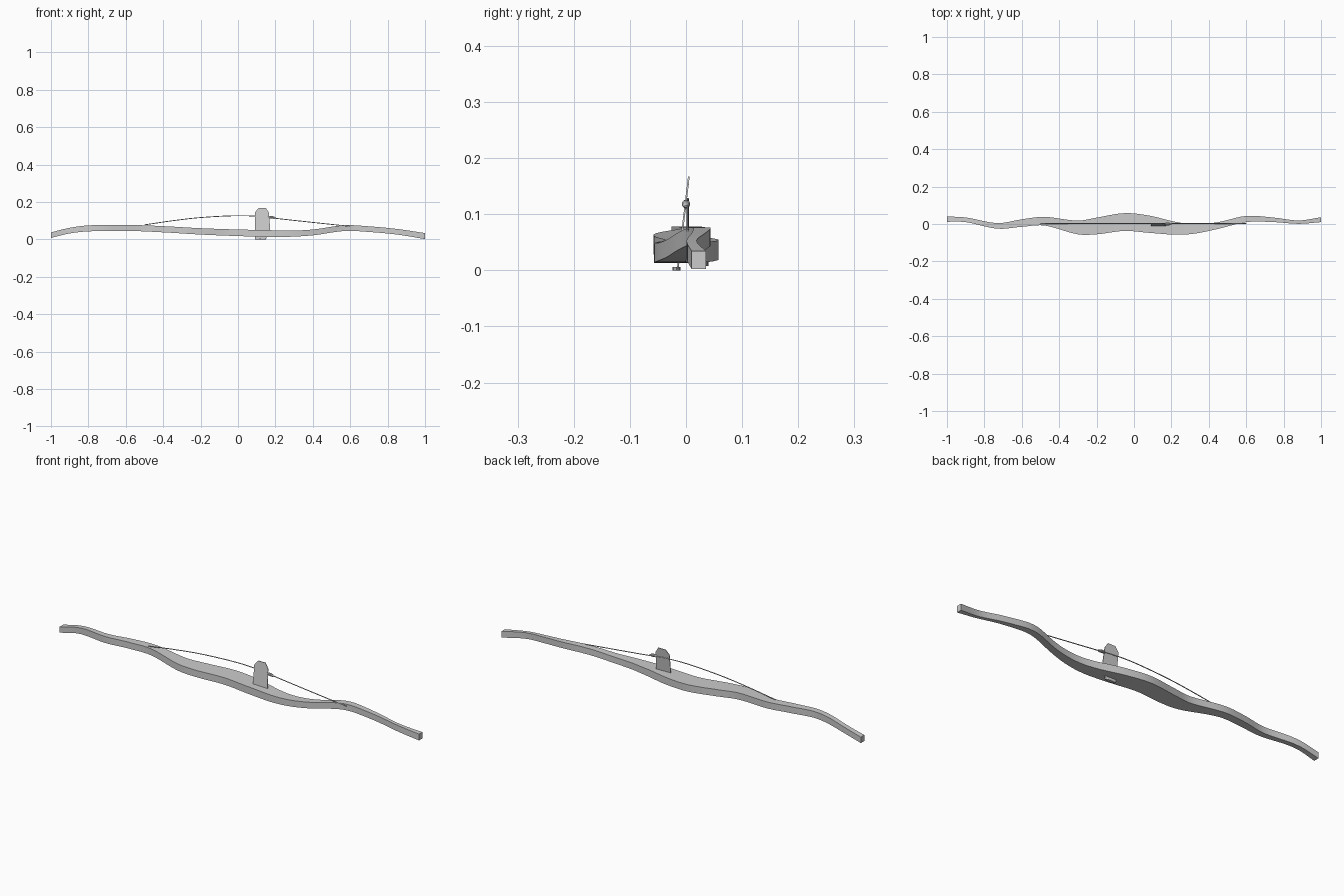
import bpy, bmesh, math
from mathutils import Vector

if "Cube" in bpy.data.objects:
    bpy.data.objects.remove(bpy.data.objects["Cube"])


def finish(bm, name, smooth=True):
    bmesh.ops.recalc_face_normals(bm, faces=bm.faces[:])
    me = bpy.data.meshes.new(name)
    bm.to_mesh(me)
    bm.free()
    ob = bpy.data.objects.new(name, me)
    bpy.context.collection.objects.link(ob)
    if smooth:
        bpy.ops.object.select_all(action='DESELECT')
        bpy.context.view_layer.objects.active = ob
        ob.select_set(True)
        bpy.ops.object.shade_smooth_by_angle(angle=math.radians(30))
    return ob


def sample(table, x):
    """Smooth (Hermite) interpolation in a table of (x, value...) rows."""
    n = len(table)
    i = max(j for j in range(n - 1) if table[j][0] <= x + 1e-9)

    def slope(j, k):
        a, b = table[max(j - 1, 0)], table[min(j + 1, n - 1)]
        return (b[k] - a[k]) / (b[0] - a[0])
    p, q = table[i], table[i + 1]
    h = q[0] - p[0]
    t = (x - p[0]) / h
    return [(2*t**3 - 3*t*t + 1) * p[k] + (t**3 - 2*t*t + t) * h * slope(i, k)
            + (3*t*t - 2*t**3) * q[k] + (t**3 - t*t) * h * slope(i + 1, k)
            for k in range(1, len(p))]


def loft(rings, name, smooth=True):
    bm = bmesh.new()
    vs = [[bm.verts.new(p) for p in r] for r in rings]
    n = len(vs[0])
    for a, b in zip(vs, vs[1:]):
        for k in range(n):
            bm.faces.new((a[k], a[(k+1) % n], b[(k+1) % n], b[k]))
    bm.faces.new(vs[0])
    bm.faces.new(vs[-1])
    return finish(bm, name, smooth)


# Wavy wooden stave: plan outline (x, y min, y max) and elevation (x, z min, z max)
plan = [(-1, .012, .04), (-.9, .01, .035), (-.73, -.025, .005), (-.6, -.015, .025),
        (-.48, -.008, .038), (-.3, -.055, .018), (-.2, -.055, .034), (-.05, -.037, .058),
        (.08, -.047, .045), (.22, -.057, .012), (.32, -.052, -.001), (.45, -.026, .01),
        (.6, .01, .043), (.75, .01, .034), (.88, .001, .019), (1, .01, .036)]
side = [(-1, .008, .038), (-.9, .032, .062), (-.8, .043, .075), (-.6, .046, .078),
        (-.4, .038, .071), (-.2, .026, .06), (0, .018, .053), (.15, .014, .05),
        (.27, .014, .047), (.4, .022, .053), (.57, .045, .076), (.7, .04, .07),
        (.85, .026, .056), (1, .002, .034)]
rings = []
for i in range(81):
    x = -1 + i / 40
    y0, y1 = sample(plan, x)
    z0, z1 = sample(side, x)
    rings.append([(x, y0, z0), (x, y1, z0), (x, y1, z1), (x, y0, z1)])
loft(rings, "stave")


def tube(points, radii, name, sides=8):
    pts = [Vector(p) for p in points]
    out = []
    for i, (p, r) in enumerate(zip(pts, radii)):
        d = (pts[min(i+1, len(pts)-1)] - pts[max(i-1, 0)]).normalized()
        u = Vector((0, 1, 0))
        v = d.cross(u).normalized()
        out.append([p + r * (math.cos(a) * u + math.sin(a) * v)
                    for a in (2 * math.pi * k / sides for k in range(sides))])
    return loft(out, name)


# Arched cord, tapering to its anchors on the stave
cord = [(-.5, .078), (-.35, .1), (-.2, .117), (0, .127), (.13, .122), (.2, .113),
        (.4, .091), (.6, .07)]
xs = [-.5 + 1.1 * i / 40 for i in range(41)]
tube([(x, .003, sample(cord, x)[0]) for x in xs], [.0022] * 41, "cord")

# Thin upright plate, leaning slightly and passing through the stave
outline = [(.09, .004), (.09, .145), (.11, .167), (.15, .167), (.166, .142), (.172, .05),
           (.15, .004)]
loft([[(x, -.015 + z * .12 + s * .0015, z) for x, z in outline] for s in (-1, 1)],
     "upright_plate", False)

# Small knot where the cord meets the plate
tube([(x, .000, z) for x, z in ((.16, .119), (.168, .119), (.182, .118), (.194, .116), (.204, .114))],
     [.003, .007, .0075, .006, .002], "cord_knot", 10)

# Flat cap under the stave
loft([[(.12 + .03 * math.cos(a), -.017 + .007 * math.sin(a), z)
       for a in (2 * math.pi * k / 12 for k in range(12))] for z in (0, .006)],
     "plate_foot")
